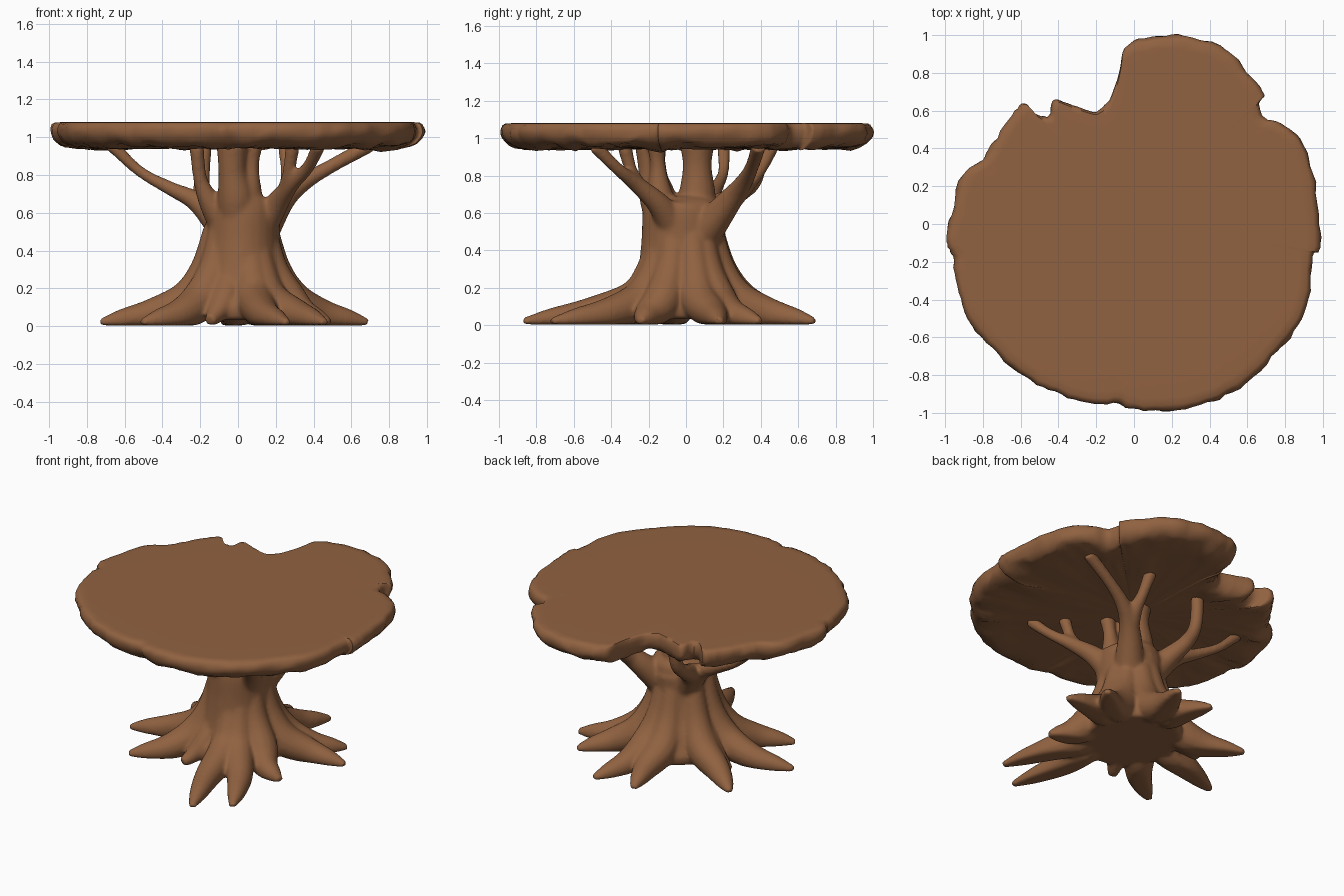
import bpy, bmesh, math, random
from mathutils import Vector, noise

random.seed(4)
wood = bpy.data.materials.new("brown wood")
wood.diffuse_color = (0.283, 0.122, 0.052, 1)


def finish(bm, name, angle):
    bmesh.ops.recalc_face_normals(bm, faces=bm.faces)
    me = bpy.data.meshes.new(name)
    bm.to_mesh(me)
    bm.free()
    ob = bpy.data.objects.new(name, me)
    bpy.context.collection.objects.link(ob)
    me.materials.append(wood)
    bpy.ops.object.select_all(action='DESELECT')
    ob.select_set(True)
    bpy.context.view_layer.objects.active = ob
    bpy.ops.object.shade_smooth_by_angle(angle=math.radians(angle))
    return ob


def bridge(bm, rings):
    for a, b in zip(rings, rings[1:]):
        n = len(a)
        for i in range(n):
            j = (i + 1) % n
            bm.faces.new((a[i], a[j], b[j], b[i]))


def curve_point(a, b, c, d, t):
    # Catmull-Rom between b and c
    return 0.5 * (2 * b + (c - a) * t + (2 * a - 5 * b + 4 * c - d) * t * t
                  + (3 * b - a - 3 * c + d) * t ** 3)


def spline(p, steps):
    # smooth path through (x, y, z, radius) points
    p = [Vector(q) for q in p]
    p = [2 * p[0] - p[1]] + p + [2 * p[-1] - p[-2]]
    out = []
    for k in range(1, len(p) - 2):
        out += [curve_point(*p[k - 1:k + 3], s / steps) for s in range(steps)]
    return out + [p[-2]]


def tube(bm, pts, sides=14, steps=5, sy=1.0, floor=0.004):
    p = spline(pts, steps)
    flat = Vector((p[-1].x - p[0].x, p[-1].y - p[0].y, 0))
    s0 = Vector((-flat.y, flat.x, 0)).normalized() if flat.length > 0.15 else Vector((1, 0, 0))
    rings = []
    for i, q in enumerate(p):
        t = (p[min(i + 1, len(p) - 1)].xyz - p[max(i - 1, 0)].xyz).normalized()
        s = (s0 - t * s0.dot(t)).normalized()
        n = t.cross(s)
        ring = []
        for k in range(sides):
            a = 2 * math.pi * k / sides
            v = q.xyz + max(q.w, 0.008) * (s * math.cos(a) + n * math.sin(a) * sy)
            v.z = max(v.z, floor)
            ring.append(bm.verts.new(v))
        rings.append(ring)
    bridge(bm, rings)
    bm.faces.new(rings[0])
    bm.faces.new(rings[-1])


# Tabletop: live-edge slab with a lobe and notches
outline = [(.2, 1), (.38, .97), (.5, .91), (.62, .78), (.69, .69), (.665, .64), (.69, .56), (.8, .52),
           (.9, .43), (.95, .27), (.98, 0), (.98, -.14), (.945, -.17), (.93, -.4), (.85, -.57), (.7, -.74),
           (.52, -.89), (.35, -.96), (.15, -.99), (0, -.98), (-.08, -.945), (-.25, -.95), (-.42, -.89),
           (-.58, -.81), (-.75, -.66), (-.88, -.5), (-.94, -.33), (-.955, -.17), (-.99, -.09), (-.97, .05),
           (-.9, .26), (-.8, .34), (-.74, .43), (-.65, .58), (-.58, .64), (-.52, .58), (-.45, .575),
           (-.42, .66), (-.3, .62), (-.2, .6), (-.13, .66), (-.08, .8), (-.05, .93), (.05, .98)]
pts = [Vector(p) for p in outline]
edge = []
for i in range(len(pts)):
    quad = [pts[(i + k) % len(pts)] for k in (-1, 0, 1, 2)]
    for s in range(5):
        edge.append(curve_point(*quad, s / 5) * (1 + random.uniform(-.004, .004)))

bm = bmesh.new()
rings = []
for scale, z, rough in [(.3, 1.08, 0), (.7, 1.08, 0), (.93, 1.08, 0), (.972, 1.079, 0), (.99, 1.068, .006),
                        (1, 1.045, .012), (1, 1.02, .018), (.99, .995, .02), (.965, .97, .022),
                        (.93, .953, .024), (.88, .945, .022), (.8, .944, .018), (.7, .946, .016),
                        (.55, .946, .014), (.35, .946, .01), (.12, .946, 0)]:
    ring = []
    for v in edge:
        c = Vector((v.x * scale, v.y * scale, z))
        n = (noise.noise(c * 7) + .5 * noise.noise(c * 18)) * rough
        c.xy *= 1 + (n * 1.1 if z < 1.07 and scale > .9 else 0)
        c.z += n * 1.2
        ring.append(bm.verts.new(c))
    rings.append(ring)
bridge(bm, rings)
bm.faces.new(rings[0])
bm.faces.new(rings[-1])
finish(bm, "tabletop", 50)

# Trunk core, hollowed a little underneath so the roots carry it
bm = bmesh.new()
tube(bm, [(.02, 0, .035, .29), (.02, 0, .1, .3), (.02, 0, .18, .262), (.02, -.01, .3, .22),
          (.025, -.015, .45, .198), (.03, -.01, .6, .195), (.03, 0, .65, .175), (.03, 0, .69, .1)],
     sides=28, sy=1.13, floor=.03)

# Roots: tip position, each sweeps down and out from the trunk
roots = [(.26, -.87), (.46, -.72), (.49, -.24), (.69, .18), (.55, .4), (.22, .69),
         (-.07, .67), (-.59, .37), (-.73, -.13), (-.51, -.46)]
for i, tip in enumerate(roots):
    d = Vector(tip)
    L = d.length
    u = d / L
    side = Vector((-u.y, u.x)) * (0.025 if i % 2 else -0.025)
    path = []
    for dist, z, r, w in [(.13, .52, .07, 0), (.185, .3, .088, 0), (.28, .14, .105, 0),
                          (.28 + (L - .28) * .4, .065, .083, 1), (.28 + (L - .28) * .75, .035, .056, .6),
                          (L, .018, .022, 0)]:
        c = u * dist + side * w
        path.append((c.x + .02 * (1 - dist / L), c.y, z, r))
    tube(bm, path)

# Low root knuckles filling the wide gap at the front left
tube(bm, [(-.03, -.12, .3, .08), (-.07, -.24, .14, .08), (-.12, -.33, .06, .05), (-.15, -.39, .03, .03)])
tube(bm, [(-.12, .05, .3, .08), (-.24, .1, .14, .08), (-.36, .12, .06, .05), (-.42, .13, .03, .03)])

# Thick columns rising to the slab
tube(bm, [(0, -.1, .5, .1), (-.01, -.15, .68, .1), (-.03, -.18, .82, .075), (-.03, -.19, .97, .085)])
tube(bm, [(.06, -.1, .55, .09), (.06, -.14, .7, .07), (.07, -.15, .85, .042), (.085, -.16, .97, .05)])
tube(bm, [(.02, .05, .5, .12), (.02, .06, .7, .1), (.03, .06, .85, .078), (.03, .06, .97, .095)])

# Branches spreading outward
branches = [
    [(.12, .1, .5, .1), (.23, .23, .66, .068), (.33, .3, .75, .05), (.48, .35, .84, .038), (.7, .39, .96, .04)],
    [(.21, .2, .62, .06), (.26, .32, .74, .045), (.26, .4, .84, .036), (.25, .46, .96, .042)],
    [(-.05, .08, .5, .1), (-.14, .15, .62, .07), (-.19, .28, .7, .05), (-.19, .37, .78, .042), (-.18, .4, .96, .042)],
    [(-.08, .08, .53, .09), (-.22, .13, .66, .055), (-.36, .16, .73, .038), (-.52, .2, .82, .03), (-.67, .2, .96, .036)],
    [(.1, -.05, .5, .1), (.2, -.14, .64, .065), (.28, -.26, .75, .045), (.37, -.37, .84, .034), (.43, -.49, .96, .038)],
    [(.25, -.22, .71, .045), (.27, -.29, .82, .034), (.29, -.33, .96, .04)],
    [(-.06, -.06, .52, .09), (-.15, -.1, .66, .06), (-.2, -.13, .78, .038), (-.22, -.16, .96, .04)],
]
for b in branches:
    tube(bm, b)
trunk = finish(bm, "trunk_roots_and_branches", 60)

# Fuse everything into one smooth organic surface
m = trunk.modifiers.new("fuse", 'REMESH')
m.mode = 'VOXEL'
m.voxel_size = 0.011
m.use_smooth_shade = True
s = trunk.modifiers.new("soften", 'SMOOTH')
s.factor = 0.5
s.iterations = 12
